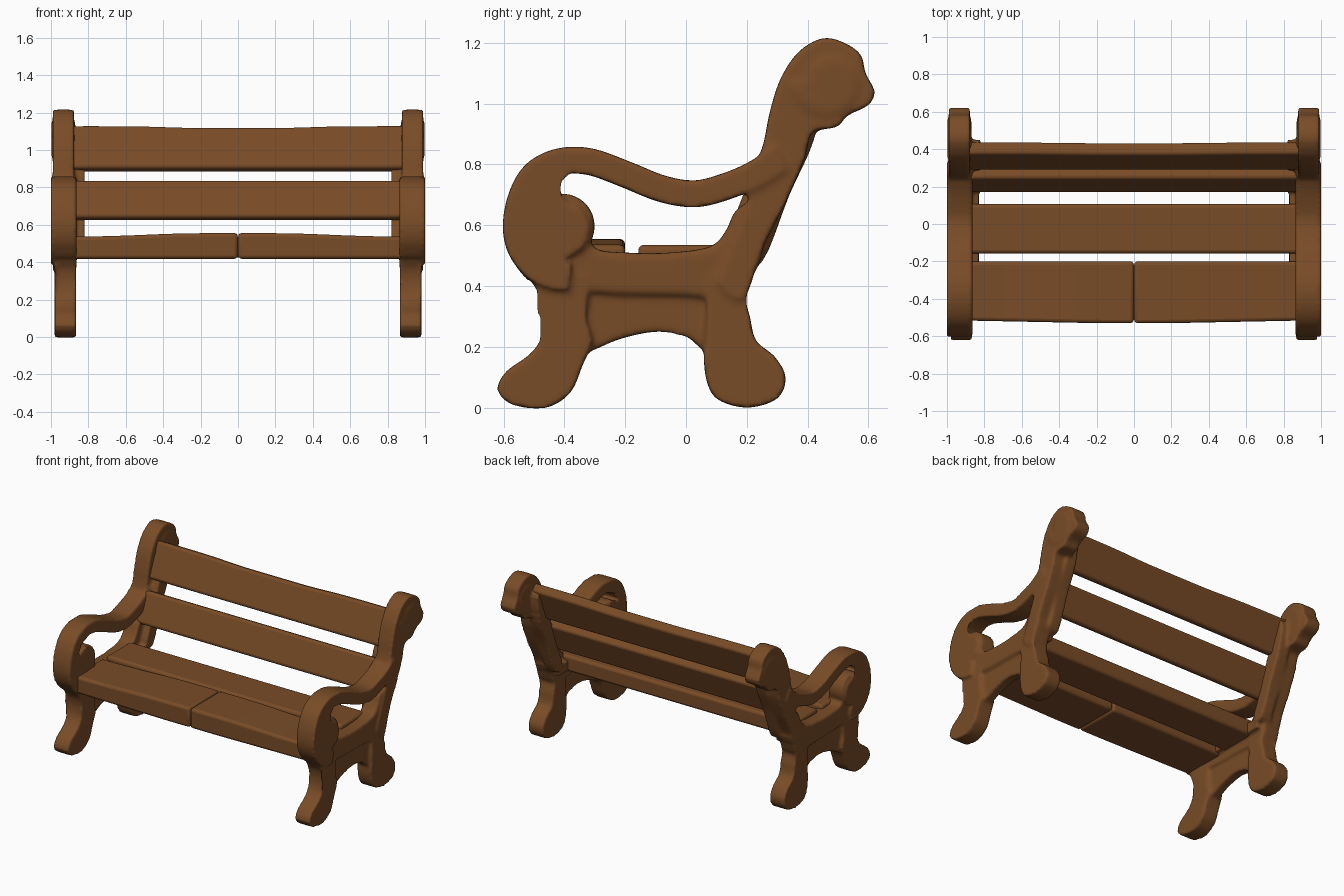
import bpy, bmesh, math
from mathutils import Vector

if "Cube" in bpy.data.objects:
    bpy.data.objects.remove(bpy.data.objects["Cube"])

wood = bpy.data.materials.new("brown_wood")
wood.diffuse_color = (0.19, 0.072, 0.02, 1)
wood.use_nodes = True
wood.node_tree.nodes["Principled BSDF"].inputs["Base Color"].default_value = wood.diffuse_color


def finish(name, bm):
    bmesh.ops.recalc_face_normals(bm, faces=bm.faces[:])
    me = bpy.data.meshes.new(name)
    bm.to_mesh(me)
    bm.free()
    me.materials.append(wood)
    ob = bpy.data.objects.new(name, me)
    bpy.context.collection.objects.link(ob)
    return ob


def smooth_path(pts, closed, steps=4):
    """Catmull-Rom curve through (y, z) points."""
    p = [Vector(q) for q in pts]
    n = len(p)
    get = (lambda i: p[i % n]) if closed else (lambda i: p[max(0, min(n - 1, i))])
    out = []
    for i in range(n if closed else n - 1):
        a, b, c, d = get(i - 1), get(i), get(i + 1), get(i + 2)
        for s in range(steps):
            t = s / steps
            out.append(0.5 * (2 * b + (c - a) * t + (2 * a - 5 * b + 4 * c - d) * t * t
                              + (3 * b - a - 3 * c + d) * t ** 3))
    if not closed:
        out.append(p[-1])
    return out


def extrude(bm, outline, x0, x1):
    """Solid plate from a (y, z) outline between two x positions."""
    lo = [bm.verts.new((x0, q[0], q[1])) for q in outline]
    hi = [bm.verts.new((x1, q[0], q[1])) for q in outline]
    caps = [bm.faces.new(lo), bm.faces.new(hi[::-1])]
    n = len(lo)
    for i in range(n):
        j = (i + 1) % n
        bm.faces.new((lo[i], hi[i], hi[j], lo[j]))
    bmesh.ops.triangulate(bm, faces=caps)


def plate(bm, pts, x0, x1):
    extrude(bm, smooth_path(pts, True), x0, x1)


def ribbon(bm, path, width, x0, x1):
    """Band of even width following a (y, z) path."""
    left, right = [], []
    for i, q in enumerate(path):
        t = (path[min(i + 1, len(path) - 1)] - path[max(i - 1, 0)]).normalized()
        nrm = Vector((-t.y, t.x)) * width / 2
        left.append(q + nrm)
        right.append(q - nrm)
    extrude(bm, left + right[::-1], x0, x1)


def spiral(bm, cy, cz, r0, r1, turns, start, width, x0, x1):
    n = 48
    path = []
    for i in range(n + 1):
        t = i / n
        r = r0 + (r1 - r0) * t
        a = start + turns * math.tau * t
        path.append(Vector((cy + r * math.cos(a), cz + r * math.sin(a))))
    ribbon(bm, path, width, x0, x1)


# ---- Side frame: plates fused into one soft cast shape, then mirrored ----
bm = bmesh.new()

# front leg
plate(bm, [(-.5, .43), (-.475, .36), (-.465, .29), (-.48, .22), (-.52, .17), (-.59, .12),
           (-.62, .06), (-.57, .01), (-.46, .0), (-.38, .05), (-.34, .14), (-.31, .22),
           (-.33, .3), (-.33, .43)], .865, .98)
# rear leg
plate(bm, [(.08, .43), (.07, .3), (.06, .19), (.065, .1), (.1, .03), (.2, 0), (.3, .03),
           (.328, .1), (.29, .17), (.23, .22), (.21, .3), (.19, .38), (.2, .45)], .865, .98)
# arched apron between the legs
plate(bm, [(-.37, .41), (-.37, .2), (-.32, .185), (-.22, .225), (-.1, .25), (0, .235),
           (.06, .19), (.12, .22), (.12, .41)], .885, .955)
# seat rail
plate(bm, [(-.55, .6), (-.57, .5), (-.5, .41), (-.3, .38), (0, .37), (.15, .37), (.25, .5),
           (.22, .66), (.165, .65), (.13, .58), (.08, .53), (-.05, .51), (-.2, .51),
           (-.3, .525), (-.34, .6), (-.48, .66)], .868, .978)
# back post with scrolled head
plate(bm, [(.19, .36), (.25, .52), (.33, .68), (.39, .82), (.41, .9), (.45, .915), (.5, .925),
           (.53, .96), (.6, .995), (.62, 1.04), (.59, 1.1), (.575, 1.16), (.52, 1.2),
           (.45, 1.215), (.37, 1.17), (.31, 1.08), (.275, .97), (.255, .87), (.225, .78),
           (.2, .66), (.15, .53), (.11, .41)], .877, .99)
spiral(bm, .47, 1.07, .1, .02, 1.4, math.pi, .04, .87, .998)
# arm rest curling down into the front scroll
arm = smooth_path([(.31, .82), (.22, .765), (.13, .727), (.03, .703), (-.08, .72), (-.2, .768),
                   (-.32, .81), (-.42, .808), (-.5, .765), (-.545, .68), (-.558, .58),
                   (-.53, .5), (-.46, .44), (-.38, .43)], False)
ribbon(bm, arm, .088, .863, 1.0)
# scroll disc and its raised spiral
extrude(bm, [Vector((-.407 + .107 * math.cos(i * math.tau / 32), .597 + .107 * math.sin(i * math.tau / 32)))
             for i in range(32)], .875, .983)
spiral(bm, -.41, .595, .085, .015, 1.4, -math.pi / 2, .035, .868, 1.0)
# inner cleats carrying the slats
plate(bm, [(.17, .5), (.25, .48), (.34, .7), (.42, .88), (.45, 1.06), (.4, 1.08), (.3, .86),
           (.24, .68)], .82, .9)
extrude(bm, [(-.48, .43), (.2, .43), (.2, .5), (-.48, .5)], .83, .9)

frame = finish("side_frame", bm)
m = frame.modifiers.new("fuse", 'REMESH')
m.mode = 'VOXEL'
m.voxel_size = 0.01
m.use_smooth_shade = True
m = frame.modifiers.new("soften", 'SMOOTH')
m.factor = 0.5
m.iterations = 8
frame.modifiers.new("both_sides", 'MIRROR')


# ---- Boards ----
def board(name, x0, x1, y, z, depth, height, tilt=0.0, shape=None, mirror=False, bevel=.018):
    """Plank whose front lower edge is at (y, z), leaning back by tilt."""
    bm = bmesh.new()
    n = 16
    ca, sa = math.cos(tilt), math.sin(tilt)
    rings = []
    for i in range(n + 1):
        x = x0 + (x1 - x0) * i / n
        dy, dz = shape(x) if shape else (0, 0)
        ring = []
        for d, h in ((dy, 0), (depth, 0), (depth, height + dz), (dy, height + dz)):
            ring.append(bm.verts.new((x, y + d * ca + h * sa, z - d * sa + h * ca)))
        rings.append(ring)
    for a, b in zip(rings, rings[1:]):
        for k in range(4):
            bm.faces.new((a[k], a[(k + 1) % 4], b[(k + 1) % 4], b[k]))
    bm.faces.new(rings[0])
    bm.faces.new(rings[-1][::-1])
    ob = finish(name, bm)
    bpy.ops.object.select_all(action='DESELECT')
    ob.select_set(True)
    bpy.context.view_layer.objects.active = ob
    m = ob.modifiers.new("round_edges", 'BEVEL')
    m.width = bevel
    m.segments = 3
    if mirror:
        m = ob.modifiers.new("both_halves", 'MIRROR')
        m.use_mirror_merge = False
    bpy.ops.object.shade_smooth_by_angle(angle=math.radians(40))


lean = math.atan(.4)
# back boards, the upper one slightly worn in the middle
board("upper_back_board", -.9, .9, .285, .905, .07, .245, lean,
      lambda x: (0, -.011 / (1 + (x / .4) ** 6)))
board("lower_back_board", -.9, .9, .165, .642, .062, .214, lean)
# seat boards, the front one split in the middle
board("rear_seat_board", -.9, .9, -.157, .425, .263, .11)
board("front_seat_board", .001, .9, -.53, .418, .33, .115, 0,
      lambda x: (.02 * max(0, x - .2), .022 / (1 + (x / .55) ** 4)), mirror=True)
